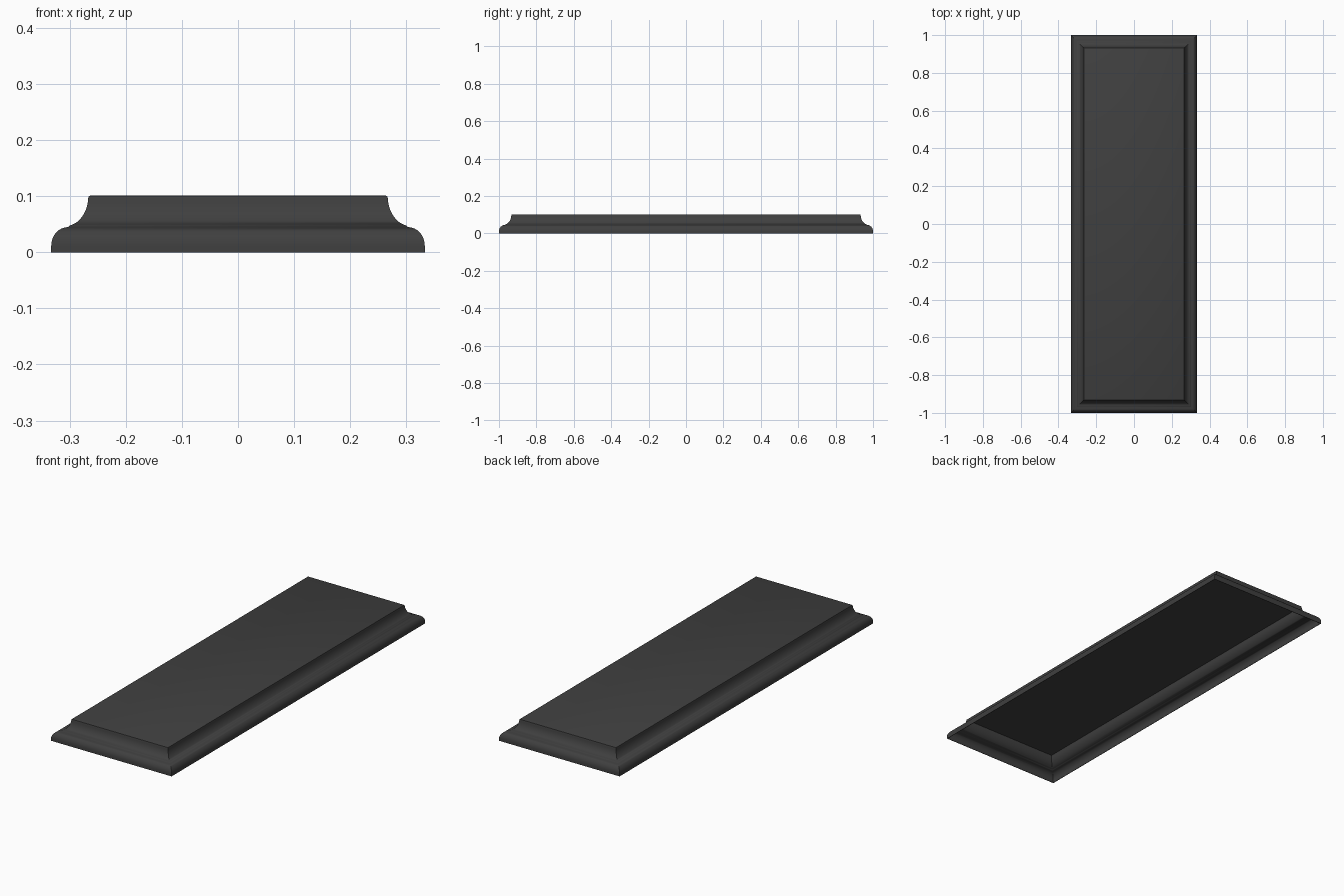
import bpy
import bmesh
import math

old = bpy.data.objects.get("Cube")
if old:
    bpy.data.objects.remove(old, do_unlink=True)

HALF_X, HALF_Y = 0.333, 1.0

# Charcoal finish for the whole slab
charcoal = bpy.data.materials.new("charcoal")
charcoal.use_nodes = True
colour = (0.05, 0.05, 0.05, 1)
charcoal.diffuse_color = colour
charcoal.node_tree.nodes["Principled BSDF"].inputs["Base Color"].default_value = colour


def arc(cx, cz, rx, rz, start, end, steps):
    """Elliptical arc as (inset, height) pairs."""
    points = []
    for i in range(steps + 1):
        a = math.radians(start + (end - start) * i / steps)
        points.append((cx + rx * math.cos(a), cz + rz * math.sin(a)))
    return points


# Moulding profile: plain foot, rounded lower step, cove, eased top edge
foot = [(0, 0)]
round_step = arc(0.030, 0.012, 0.030, 0.033, 180, 90, 8)
cove = arc(0.026, 0.100, 0.040, 0.053, -80, -4, 10)
top_edge = [(0.067, 0.100), (0.069, 0.101)]


def mitred_shell(name, profile):
    """Sweep a profile round the rectangle and close the top."""
    bm = bmesh.new()
    rings = []
    for inset, z in profile:
        x, y = HALF_X - inset, HALF_Y - inset
        corners = ((-x, -y), (x, -y), (x, y), (-x, y))
        rings.append([bm.verts.new((cx, cy, z)) for cx, cy in corners])
    for low, high in zip(rings, rings[1:]):
        for i in range(4):
            j = (i + 1) % 4
            bm.faces.new((low[i], low[j], high[j], high[i]))
    bm.faces.new(rings[-1])
    mesh = bpy.data.meshes.new(name)
    bm.to_mesh(mesh)
    bm.free()
    mesh.materials.append(charcoal)
    obj = bpy.data.objects.new(name, mesh)
    bpy.context.collection.objects.link(obj)
    return obj


# Hollow slab, open underneath, with a thin wall
slab = mitred_shell("moulded_slab", foot + round_step + cove + top_edge)
bpy.ops.object.select_all(action="DESELECT")
slab.select_set(True)
bpy.context.view_layer.objects.active = slab
wall = slab.modifiers.new("thin_wall", "SOLIDIFY")
wall.thickness = 0.003
wall.offset = -1
bpy.ops.object.modifier_apply(modifier=wall.name)
bpy.ops.object.shade_smooth_by_angle(angle=math.radians(40))
